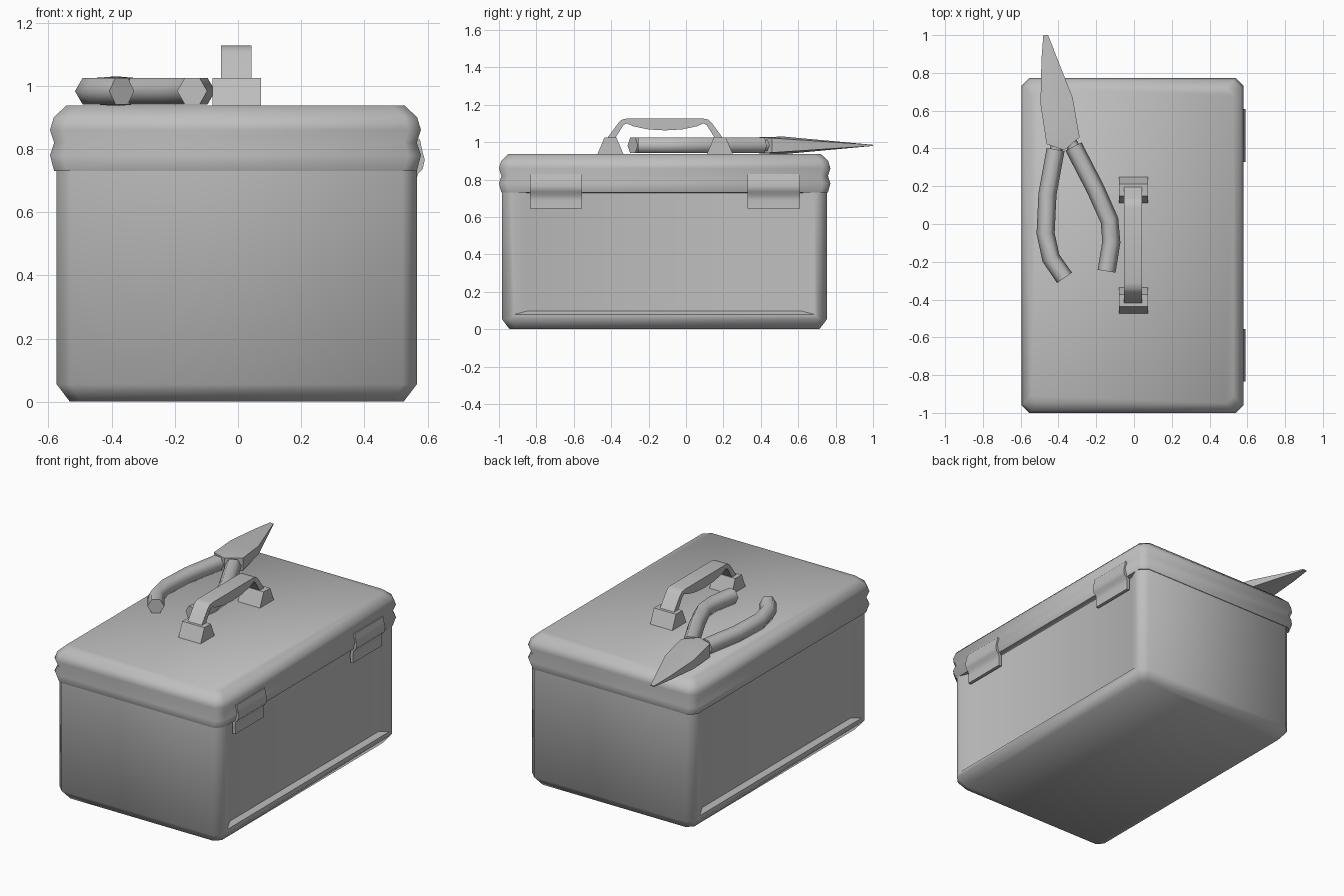
import bpy, bmesh, math
from mathutils import Vector

cube = bpy.data.objects.get("Cube")
if cube:
    bpy.data.objects.remove(cube)

grey = bpy.data.materials.new("plain_grey")
grey.use_nodes = True
colour = (0.52, 0.52, 0.52, 1)
grey.diffuse_color = colour
grey.node_tree.nodes["Principled BSDF"].inputs["Base Color"].default_value = colour


def finish(bm, name, smooth=48):
    """Turn a bmesh into a named object with sharp edges above the angle."""
    bmesh.ops.recalc_face_normals(bm, faces=bm.faces)
    mesh = bpy.data.meshes.new(name)
    bm.to_mesh(mesh)
    bm.free()
    mesh.materials.append(grey)
    ob = bpy.data.objects.new(name, mesh)
    bpy.context.collection.objects.link(ob)
    bpy.ops.object.select_all(action='DESELECT')
    ob.select_set(True)
    bpy.context.view_layer.objects.active = ob
    if smooth:
        bpy.ops.object.shade_smooth_by_angle(angle=math.radians(smooth))
    return ob


def loft(rings):
    """Skin a list of closed rings and cap both ends."""
    bm = bmesh.new()
    loops = [[bm.verts.new(p) for p in ring] for ring in rings]
    for a, b in zip(loops, loops[1:]):
        for i in range(len(a)):
            j = (i + 1) % len(a)
            bm.faces.new((a[i], a[j], b[j], b[i]))
    bm.faces.new(loops[0][::-1])
    bm.faces.new(loops[-1])
    return bm


def box_ring(cx, cy, hx, hy, z, c=0.04):
    """Rectangle with cut corners at height z."""
    corner = [(hx, -hy + c), (hx, hy - c), (hx - c, hy), (-hx + c, hy)]
    corner += [(-x, -y) for x, y in corner]
    return [(cx + x, cy + y, z) for x, y in corner]


def extrude_x(profile, x0, x1):
    """Extrude a (y, z) profile along x."""
    return loft([[(x, y, z) for y, z in profile] for x in (x0, x1)])


# Box body, with a shallow recess on each long side
BX, BY = -0.004, -0.115
bm = loft([box_ring(BX, BY, 0.57 - d, 0.87 - d, z, 0.045 - d / 4)
           for d, z in ((0.042, 0), (0, 0.055), (0, 0.77))])
bm.normal_update()
sides = [f for f in bm.faces if abs(f.normal.x) > 0.99]
bmesh.ops.inset_individual(bm, faces=sides, thickness=0.035, depth=0)
bmesh.ops.inset_individual(bm, faces=sides, thickness=0.025, depth=-0.03)
for v in {v for f in sides for v in f.verts}:
    v.co.y = BY + (v.co.y - BY) * 0.935
finish(bm, "box_body")

# Lid with two soft ribs around its rim
lid_profile = ((0.013, 0.73), (0, 0.78), (0.013, 0.82),
               (0, 0.86), (0.012, 0.9), (0.052, 0.938))
finish(loft([box_ring(-0.008, -0.114, 0.587 - d, 0.886 - d, z)
             for d, z in lid_profile]), "lid")

# Hinge plates on the left side
hinge = ((0.576, 0.83), (0.582, 0.80), (0.591, 0.765), (0.584, 0.735),
         (0.568, 0.72), (0.565, 0.69), (0.567, 0.645))
section = list(hinge) + [(x - 0.02, z) for x, z in reversed(hinge)]
for name, y0, y1 in (("front_hinge", -0.835, -0.557), ("back_hinge", 0.328, 0.61)):
    finish(loft([[(x, y, z) for x, z in section] for y in (y0, y1)]), name)

# Handle feet and bowed grip
for name, y in (("front_handle_foot", -0.404), ("back_handle_foot", 0.181)):
    finish(extrude_x([(y - 0.072, 0.93), (y + 0.072, 0.93),
                      (y + 0.032, 1.025), (y - 0.032, 1.025)], -0.08, 0.073), name, 0)

MID = -0.112
outer = [(0.325, 1.0), (0.248, 1.105), (0.23, 1.121), (0.2, 1.127)]
inner = [(0, 1.063), (0.09, 1.068), (0.17, 1.085), (0.205, 1.1), (0.222, 1.092), (0.28, 1.0)]
half = outer[::-1]
grip = [(MID - y, z) for y, z in outer] + [(MID + y, z) for y, z in half]
grip += [(MID + y, z) for y, z in inner[::-1]] + [(MID - y, z) for y, z in inner[1:]]
finish(extrude_x(grip, -0.054, 0.043), "handle_grip")

# Plier jaws: a flat outline thinning towards the tip, with a low ridge
ZC = 0.983
outline = [(-0.368, 0.39), (-0.288, 0.46), (-0.325, 0.67), (-0.447, 0.98),
           (-0.455, 1.0), (-0.48, 1.0), (-0.49, 0.87), (-0.495, 0.635), (-0.463, 0.423)]
bm = bmesh.new()
rims = []
for s in (1, -1):
    rims.append([bm.verts.new((x, y, ZC + s * (0.003 + 0.066 * (1 - y)))) for x, y in outline])
    peak = bm.verts.new((-0.385, 0.52, ZC + s * 0.047))
    for i in range(len(outline)):
        bm.faces.new((rims[-1][i - 1], rims[-1][i], peak))
for i in range(len(outline)):
    bm.faces.new((rims[0][i - 1], rims[0][i], rims[1][i], rims[1][i - 1]))
finish(bm, "plier_jaws", 30)


def tube(name, path, radius):
    """Six-sided tube along a flat path."""
    pts = [Vector((x, y, ZC)) for x, y in path]
    rings = []
    for i, p in enumerate(pts):
        along = (pts[min(i + 1, len(pts) - 1)] - pts[max(i - 1, 0)]).normalized()
        side = Vector((along.y, -along.x, 0))
        rings.append([p + radius * (side * math.cos(k * math.pi / 3)
                                    + Vector((0, 0, math.sin(k * math.pi / 3))))
                      for k in range(6)])
    finish(loft(rings), name, 62)


# Plier handles and the short pivot neck that joins them
tube("right_plier_handle", [(-0.415, 0.395), (-0.458, 0.16), (-0.468, -0.05),
                            (-0.44, -0.18), (-0.368, -0.285)], 0.048)
tube("left_plier_handle", [(-0.32, 0.41), (-0.204, 0.185), (-0.13, 0.02),
                           (-0.12, -0.095), (-0.145, -0.25)], 0.048)
tube("right_plier_neck", [(-0.4, 0.45), (-0.415, 0.38)], 0.034)
tube("left_plier_neck", [(-0.345, 0.45), (-0.315, 0.395)], 0.034)
